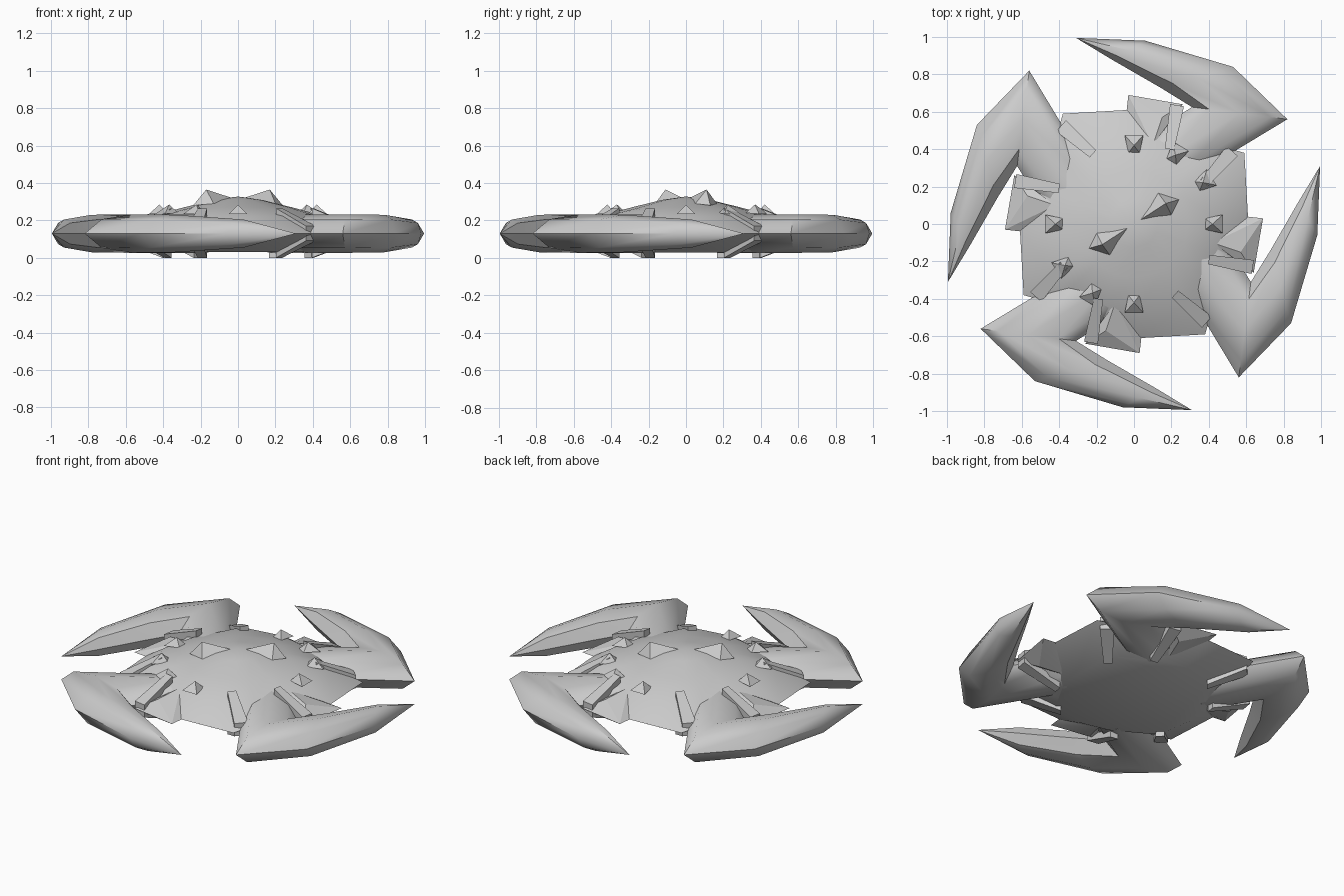
import bpy, bmesh, math
from mathutils import Vector, Matrix

if "Cube" in bpy.data.objects:
    bpy.data.objects.remove(bpy.data.objects["Cube"])

MID = 0.13  # height of the widest plane
grey = bpy.data.materials.new("hull_grey")
grey.diffuse_color = (0.6, 0.6, 0.6, 1)
grey.use_nodes = True
grey.node_tree.nodes["Principled BSDF"].inputs["Base Color"].default_value = grey.diffuse_color


def finish(name, bm, angle=40):
    bmesh.ops.recalc_face_normals(bm, faces=bm.faces)
    me = bpy.data.meshes.new(name)
    bm.to_mesh(me)
    bm.free()
    me.materials.append(grey)
    ob = bpy.data.objects.new(name, me)
    bpy.context.collection.objects.link(ob)
    bpy.ops.object.select_all(action='DESELECT')
    bpy.context.view_layer.objects.active = ob
    ob.select_set(True)
    bpy.ops.object.shade_smooth_by_angle(angle=math.radians(angle))
    return ob


def loft(name, rings, cap_start=True, angle=40):
    """Skin closed rings; a ring with one point closes to a tip."""
    bm = bmesh.new()
    vs = [[bm.verts.new(p) for p in r] for r in rings]
    for a, b in zip(vs, vs[1:]):
        n = max(len(a), len(b))
        for i in range(n):
            j = (i + 1) % n
            if len(b) == 1:
                bm.faces.new((a[i], a[j], b[0]))
            else:
                bm.faces.new((a[i], a[j], b[j], b[i]))
    if cap_start:
        bm.faces.new(vs[0])
    return finish(name, bm, angle)


def hull(name, pts, angle=20):
    bm = bmesh.new()
    for p in pts:
        bm.verts.new(p)
    res = bmesh.ops.convex_hull(bm, input=bm.verts[:])
    loose = [v for v in bm.verts if not v.link_faces]
    bmesh.ops.delete(bm, geom=loose, context='VERTS')
    return finish(name, bm, angle)


def around(ob, count=4):
    """Repeat a part evenly about the vertical axis."""
    for k in range(1, count):
        c = ob.copy()
        c.matrix_world = Matrix.Rotation(2 * math.pi * k / count, 4, 'Z')
        bpy.context.collection.objects.link(c)


# body: squarish rim, flat belly, low pointed dome
quarter = [(0.03, -0.61), (0.38, -0.59), (0.43, -0.42), (0.54, -0.2)]
rim = [Matrix.Rotation(math.pi / 2 * k, 3, 'Z') @ Vector((x, y, 0))
       for k in range(4) for x, y in quarter]


def body_ring(s, z, roundness):
    out = []
    for p in rim:
        d = p.normalized() * 0.58
        q = p.lerp(d, roundness) * s
        out.append((q.x, q.y, z))
    return out


loft("body", [body_ring(0.72, 0.03, 0.5), body_ring(1, MID, 0),
              body_ring(0.78, 0.222, 0.4), body_ring(0.5, 0.27, 1),
              body_ring(0.22, 0.31, 1), [(0, 0, 0.328)]])


# arms: strut from the body, mitred elbow, swept blade
def section(outer, inner, h):
    o, i = Vector((*outer, MID)), Vector((*inner, MID))
    prof = [(0, 0), (0.18, 0.075), (0.5, 0.1), (0.82, 0.075), (1, 0),
            (0.82, -0.075), (0.5, -0.1), (0.18, -0.075)]
    return [o.lerp(i, t) + Vector((0, 0, z * h)) for t, z in prof]


around(loft("arm", [section((-0.34, -0.27), (0.0, -0.43), 1.03),
                    section((-0.82, -0.56), (-0.31, -0.625), 1.03),
                    section((-0.53, -0.84), (-0.14, -0.73), 1.0),
                    section((-0.06, -0.98), (0.12, -0.88), 0.75),
                    [(0.31, -0.995, MID)]]))

# side spikes beside each strut
around(hull("side_spike", [(0.03, -0.69, MID), (-0.26, -0.64, MID), (0.04, -0.6, MID),
                           (-0.1, -0.42, 0.22), (-0.1, -0.42, 0.05),
                           (-0.15, -0.57, 0.19), (-0.15, -0.57, 0.07)]))


# slanted slabs clamped over the rim, above and below
def slab(name, a, b, w0, w1, side):
    a, b = Vector(a), Vector(b)
    n = Vector((-(b - a).y, (b - a).x)).normalized()
    pts = []
    for p, w, z in ((a, w0, 0.135), (b, w1, 0.04)):
        for s in (-0.5, 0.5):
            for dz in (0, -0.045):
                q = p + n * w * s
                pts.append((q.x, q.y, MID + side * (z + dz)))
    return hull(name, pts)


for label, side in (("upper", 1), ("lower", -0.96)):
    around(slab(label + "_strut_slab", (-0.19, -0.4), (-0.23, -0.635), 0.05, 0.075, side))
    around(slab(label + "_rim_slab", (0.22, -0.375), (0.39, -0.525), 0.05, 0.08, side))


# small studs on the dome
def stud(name, angle, r):
    m = Matrix.Rotation(angle, 3, 'Z')
    base = [(r + 0.045, -0.05, 0.235), (r + 0.045, 0.05, 0.235), (r - 0.05, 0.03, 0.24),
            (r - 0.05, -0.03, 0.24), (r - 0.01, 0, 0.285)]
    return hull(name, [m @ Vector(p) for p in base])


around(stud("dome_stud", 0, 0.43))
for a in (31, 59):
    around(stud("side_stud", math.radians(a), 0.44), 2)

# pair of wedge fins at the crown
around(hull("crown_fin", [(0, 0, 0.31), (0.13, 0.165, 0.29), (0.24, 0.13, 0.28),
                          (0.2, 0.05, 0.29), (0.17, 0.11, 0.365)]), 2)
